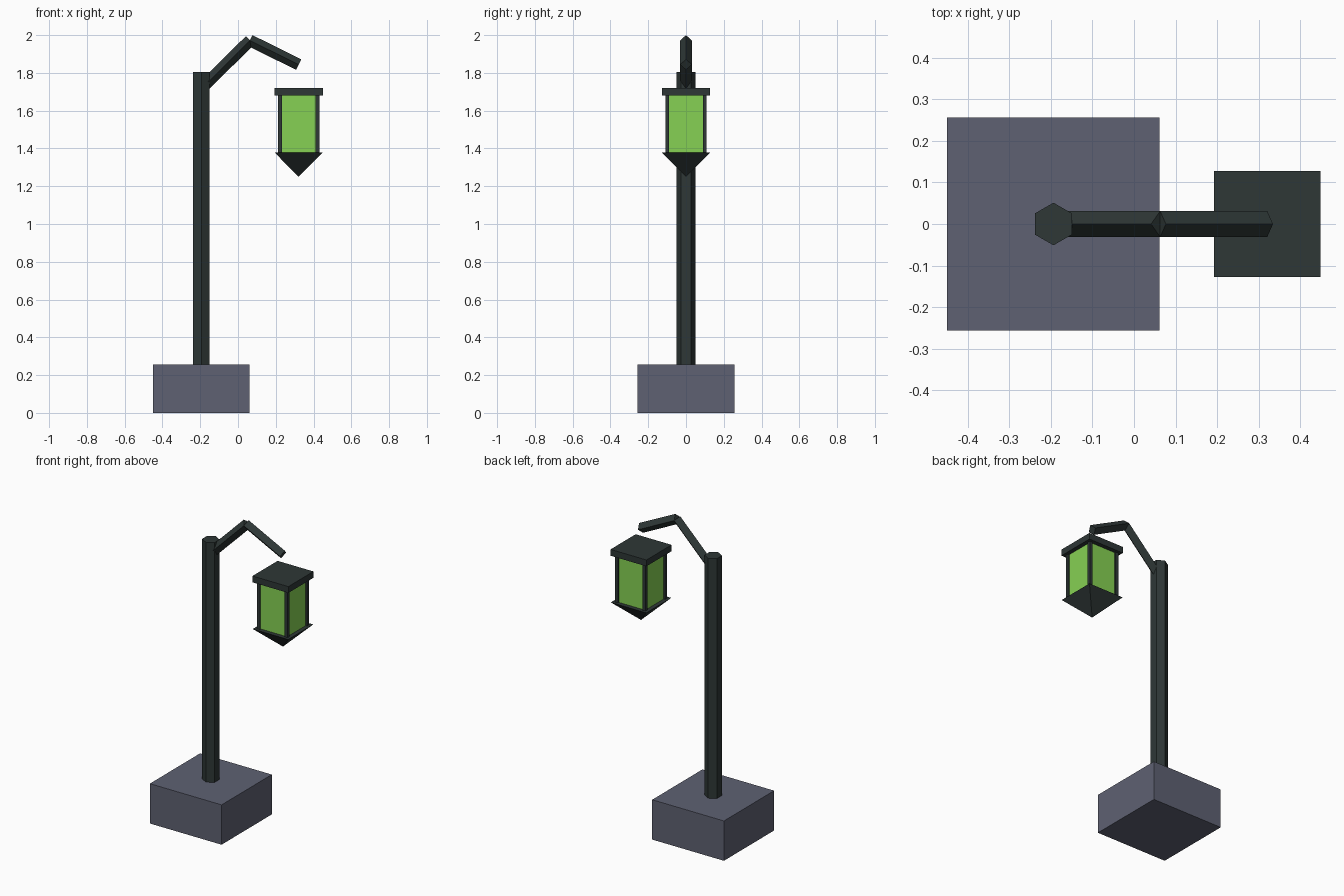
import bpy
import math
from mathutils import Matrix, Vector

if "Cube" in bpy.data.objects:
    bpy.data.objects.remove(bpy.data.objects["Cube"])


def material(name, rgb):
    m = bpy.data.materials.new(name)
    lin = [((c / 255 + 0.055) / 1.055) ** 2.4 for c in rgb]
    m.diffuse_color = (*lin, 1)
    m.use_nodes = True
    m.node_tree.nodes["Principled BSDF"].inputs["Base Color"].default_value = m.diffuse_color
    return m


IRON = material("dark iron", (46, 55, 54))
STONE = material("grey stone", (94, 97, 114))
GLASS = material("green glass", (134, 209, 83))


def prism(name, a, b, sides, r0, r1, turn, mat):
    """Flat-sided prism (or a pyramid when r0 is 0) from point a to point b."""
    a, b = Vector(a), Vector(b)
    d = b - a
    # tilt stays within the xz plane, so local y is always world y
    rot = Matrix.Rotation(math.atan2(d.x, d.z), 3, 'Y')
    angles = [turn + 2 * math.pi * i / sides for i in range(sides)]

    def ring(p, r):
        return [p + rot @ Vector((r * math.cos(t), r * math.sin(t), 0)) for t in angles]

    n = sides
    top = ring(b, r1)
    if r0 == 0:
        verts = [a] + top
        faces = [(0, 1 + (i + 1) % n, 1 + i) for i in range(n)]
        faces.append(tuple(range(1, n + 1)))
    else:
        verts = ring(a, r0) + top
        faces = [(i, (i + 1) % n, n + (i + 1) % n, n + i) for i in range(n)]
        faces += [tuple(range(n - 1, -1, -1)), tuple(range(n, 2 * n))]
    me = bpy.data.meshes.new(name)
    me.from_pydata([tuple(v) for v in verts], [], faces)
    me.materials.append(mat)
    ob = bpy.data.objects.new(name, me)
    bpy.context.collection.objects.link(ob)
    return ob


def block(name, x, y, half, z0, z1, mat):
    r = half * math.sqrt(2)
    return prism(name, (x, y, z0), (x, y, z1), 4, r, r, math.pi / 4, mat)


PX, LX = -0.194, 0.321  # pole and lantern centres

# Base and hexagonal pole
block("base", PX, 0, 0.256, 0, 0.257, STONE)
prism("pole", (PX, 0, 0.25), (PX, 0, 1.805), 6, 0.0513, 0.0513, math.pi / 2, IRON)

# Bent arm of two diamond-section bars
joint = (0.063, 0, 1.972)
prism("arm_rise", (PX, 0, 1.716), joint, 4, 0.031, 0.031, 0, IRON)
prism("arm_drop", joint, (LX, 0, 1.844), 4, 0.031, 0.031, 0, IRON)

# Lantern: roof, glass, corner posts and pointed bottom
block("lantern_roof", LX, 0, 0.128, 1.679, 1.72, IRON)
block("lantern_glass", LX, 0, 0.1, 1.378, 1.68, GLASS)
for sx in (-1, 1):
    for sy in (-1, 1):
        block("lantern_post", LX + sx * 0.099, sy * 0.099, 0.0103, 1.378, 1.68, IRON)
prism("lantern_point", (LX, 0, 1.25), (LX, 0, 1.378), 4, 0, 0.127 * math.sqrt(2),
      math.pi / 4, IRON)
